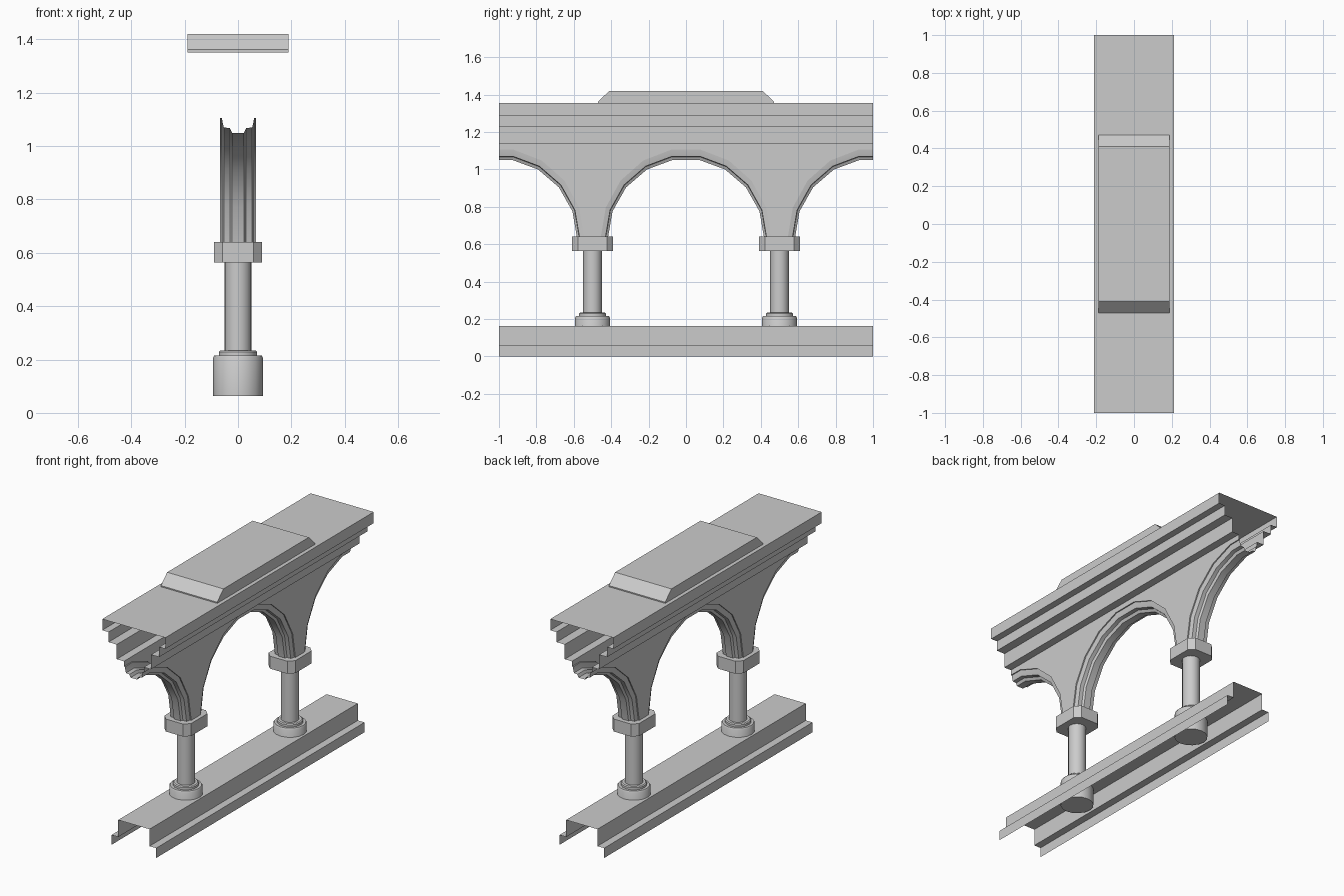
import bpy, bmesh
from math import sin, cos, radians, pi

if "Cube" in bpy.data.objects:
    bpy.data.objects.remove(bpy.data.objects["Cube"])


def make(name, verts, faces, smooth=None):
    me = bpy.data.meshes.new(name)
    me.from_pydata(verts, [], faces)
    bm = bmesh.new()
    bm.from_mesh(me)
    bmesh.ops.remove_doubles(bm, verts=bm.verts, dist=1e-5)
    bmesh.ops.recalc_face_normals(bm, faces=bm.faces)
    bm.to_mesh(me)
    bm.free()
    ob = bpy.data.objects.new(name, me)
    bpy.context.collection.objects.link(ob)
    if smooth:
        bpy.context.view_layer.objects.active = ob
        ob.select_set(True)
        bpy.ops.object.shade_smooth_by_angle(angle=radians(smooth))
        ob.select_set(False)
    return ob


def loft(name, rows, closed=False, caps=False, smooth=None):
    """Skin a list of equal-length point rows with quads."""
    n = len(rows[0])
    verts = [p for r in rows for p in r]
    faces = []
    for i in range(len(rows) - 1):
        for j in range(n if closed else n - 1):
            k = (j + 1) % n
            faces.append((i*n + j, i*n + k, (i+1)*n + k, (i+1)*n + j))
    if caps:
        faces += [tuple(range(n)), tuple(range((len(rows)-1)*n, len(rows)*n))]
    return make(name, verts, faces, smooth)


def beam(name, half):
    """Open-ended moulding along y from a right-half profile, mirrored in x."""
    prof = half + [(-x, z) for x, z in reversed(half)]
    return loft(name, [[(x, y, z) for x, z in prof] for y in (-1, 1)])


# stepped plinth and entablature
beam("plinth", [(.15, 0), (.15, .06), (.105, .06), (.105, .163)])
beam("entablature", [(.067, 1.137), (.115, 1.137), (.115, 1.226), (.17, 1.226),
                     (.17, 1.287), (.212, 1.287), (.212, 1.355)])

# raised coping with sloped ends
loft("coping", [[(x, y, z) for y, z in ((-.47, 1.35), (-.47, 1.362), (-.41, 1.42),
                                       (.41, 1.42), (.47, 1.362), (.47, 1.35))]
                for x in (-.189, .189)], caps=True)

# arcade: half arch, full arch, half arch
SPRING = .63


def arch_line(ry, crown):
    pts = []
    for c, s in ((-1, 1), (0, -1), (0, 1), (1, -1)):
        q = []
        rz = (crown - SPRING) / cos(radians(10))
        for a in (0, 20, 40, 60, 80):
            q.append((c + s*ry*cos(radians(a)), SPRING + rz*sin(radians(a))))
        q.append((c, crown))
        pts.append(q if s < 0 else q[::-1])
    return pts


half = [(.067, .457, 1.105), (.060, .457, 1.105), (.057, .446, 1.085),
        (.053, .432, 1.07), (.030, .430, 1.067), (.022, .418, 1.05)]
soffit = half + [(-x, r, c) for x, r, c in reversed(half)]
lines = [arch_line(r, c) for _, r, c in soffit]
for k in range(4):
    loft("arch_soffit", [[(x, y, z) for y, z in ln[k]]
                         for (x, _, _), ln in zip(soffit, lines)], smooth=25)
wall = [p for q in arch_line(.457, 1.105) for p in q]
for x in (-.067, .067):
    loft("spandrel_wall", [[(x, y, z) for y, z in wall],
                           [(x, y, 1.137) for y, z in wall]])

# columns: turned base and shaft, chamfered capital
turned = [(.093, .063), (.093, .208), (.088, .216), (.072, .216), (.072, .229),
          (.066, .234), (.05, .234), (.05, .57)]
a, b, c = .09, .11, .032
octagon = [(a, -b+c), (a, b-c), (a-c, b), (c-a, b),
           (-a, b-c), (-a, c-b), (c-a, -b), (a-c, -b)]
for cy in (-.5, .5):
    loft("column", [[(r*cos(i*pi/8), cy + r*sin(i*pi/8), z) for i in range(16)]
                    for r, z in turned], closed=True, caps=True, smooth=35)
    loft("capital", [[(x, cy + y, z) for x, y in octagon] for z in (.564, .64)],
         closed=True, caps=True)
